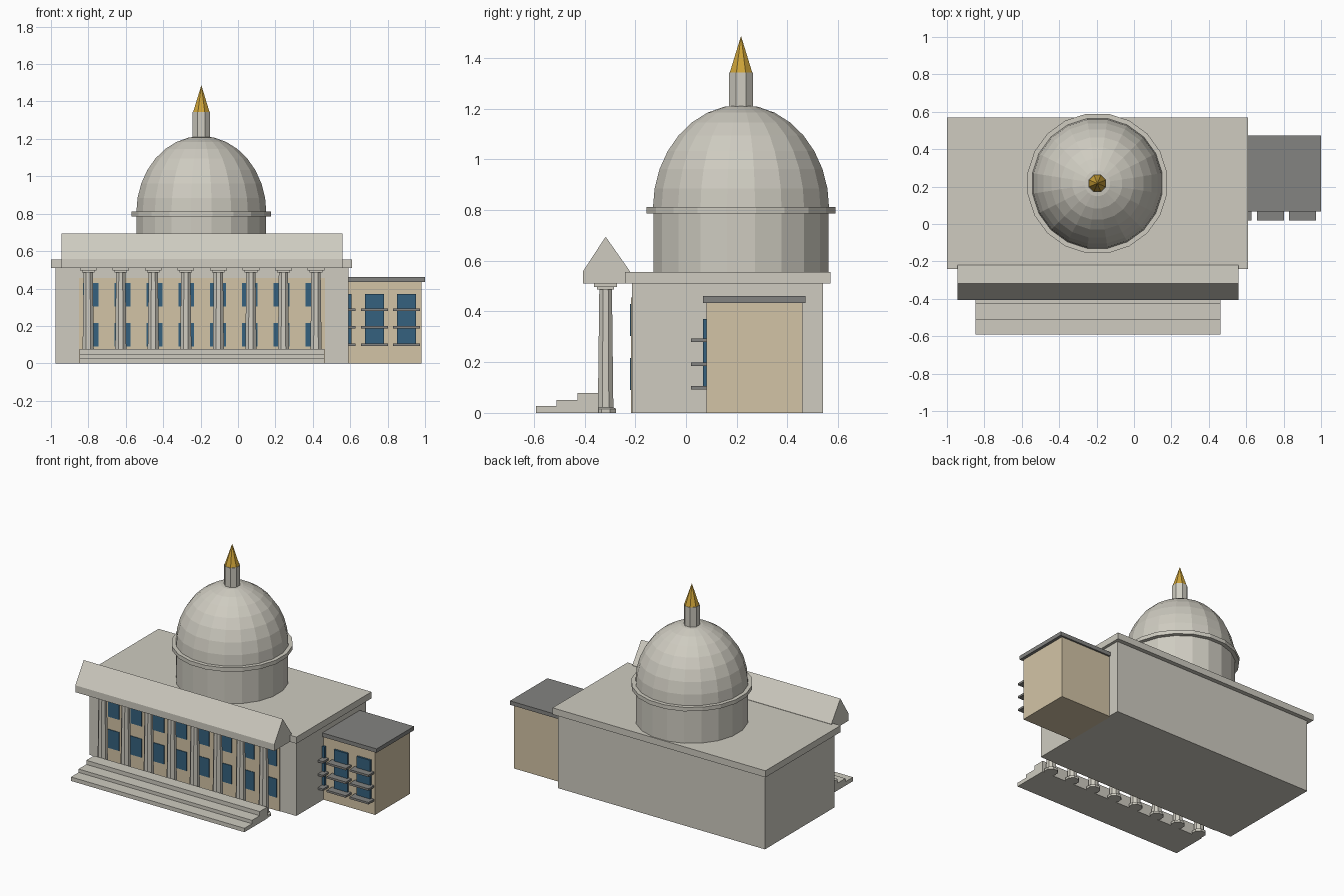
import bpy, bmesh, math
from mathutils import Matrix

if "Cube" in bpy.data.objects:
    bpy.data.objects.remove(bpy.data.objects["Cube"], do_unlink=True)


def material(name, r, g, b):
    m = bpy.data.materials.new(name)
    m.diffuse_color = (r, g, b, 1)
    m.use_nodes = True
    m.node_tree.nodes["Principled BSDF"].inputs["Base Color"].default_value = (r, g, b, 1)
    return m


STONE = material("pale stone", 0.62, 0.60, 0.53)
TAN = material("tan wall", 0.65, 0.55, 0.38)
GLASS = material("blue glass", 0.035, 0.12, 0.21)
SLATE = material("grey slate", 0.23, 0.23, 0.22)
GOLD = material("gold", 0.62, 0.37, 0.04)


def finish(name, bm, mat):
    bmesh.ops.recalc_face_normals(bm, faces=bm.faces)
    mesh = bpy.data.meshes.new(name)
    bm.to_mesh(mesh)
    bm.free()
    mesh.materials.append(mat)
    ob = bpy.data.objects.new(name, mesh)
    bpy.context.collection.objects.link(ob)
    return ob


def box(name, x, y, z, mat):
    """Box from (low, high) pairs."""
    bm = bmesh.new()
    bmesh.ops.create_cube(bm, size=1)
    for v in bm.verts:
        for i, (lo, hi) in enumerate((x, y, z)):
            v.co[i] = lo if v.co[i] < 0 else hi
    return finish(name, bm, mat)


def extrude_x(name, profile, x0, x1, mat):
    """Extrude a (y, z) outline along x."""
    bm = bmesh.new()
    face = bm.faces.new([bm.verts.new((x0, y, z)) for y, z in profile])
    new = bmesh.ops.extrude_face_region(bm, geom=[face])["geom"]
    moved = [g for g in new if isinstance(g, bmesh.types.BMVert)]
    bmesh.ops.translate(bm, verts=moved, vec=(x1 - x0, 0, 0))
    return finish(name, bm, mat)


def lathe(name, profile, sides, cx, cy, mat):
    """Turn an (r, z) profile into a faceted solid with flats facing the axes."""
    bm = bmesh.new()
    rings = []
    for r, z in profile:
        if r == 0:
            rings.append([bm.verts.new((cx, cy, z))] * sides)
            continue
        angles = [(k + 0.5) * math.tau / sides for k in range(sides)]
        rings.append([bm.verts.new((cx + r * math.cos(a), cy + r * math.sin(a), z)) for a in angles])
    for low, high in zip(rings, rings[1:]):
        for k in range(sides):
            n = (k + 1) % sides
            corners = list(dict.fromkeys((low[k], low[n], high[n], high[k])))
            bm.faces.new(corners)
    for ring, (r, z) in ((rings[0], profile[0]), (rings[-1], profile[-1])):
        if r > 0:
            bm.faces.new(ring)
    return finish(name, bm, mat)


# Main hall and its flat roof
box("main_hall", (-0.975, 0.59), (-0.213, 0.54), (0, 0.51), STONE)
box("main_roof", (-1.0, 0.61), (-0.24, 0.57), (0.51, 0.555), STONE)

# Portico roof: a long gable on a straight beam
gable = [(-0.407, 0.51), (-0.407, 0.557), (-0.317, 0.695), (-0.22, 0.557), (-0.22, 0.51)]
extrude_x("portico_roof", gable, -0.945, 0.56, STONE)

# Entrance steps
steps = [(-0.592, 0), (-0.592, 0.027), (-0.51, 0.027), (-0.51, 0.05),
         (-0.427, 0.05), (-0.427, 0.078), (-0.345, 0.078), (-0.345, 0)]
extrude_x("entrance_steps", steps, -0.848, 0.463, STONE)

# Colonnade
CENTRE = -0.192
shaft = [(0.045, 0), (0.045, 0.016), (0.033, 0.022), (0.027, 0.486)]
for i in range(8):
    x = CENTRE + (i - 3.5) * 0.174
    lathe(f"column_{i + 1}", shaft, 8, x, -0.317, STONE)
    box(f"capital_{i + 1}", (x - 0.034, x + 0.034), (-0.351, -0.283), (0.486, 0.498), STONE)
    box(f"capital_slab_{i + 1}", (x - 0.045, x + 0.045), (-0.362, -0.272), (0.496, 0.511), STONE)

# Facade panel with two rows of windows
box("facade_panel", (-0.85, 0.465), (-0.217, -0.21), (0, 0.455), TAN)
for i in range(8):
    x = CENTRE + (i - 3.5) * 0.17
    for row, z in (("lower", 0.09), ("upper", 0.303)):
        box(f"{row}_window_{i + 1}", (x - 0.042, x + 0.042), (-0.221, -0.213), (z, z + 0.127), GLASS)

# Drum, ring, dome, lantern and spire
DX, DY = -0.196, 0.217
lathe("dome_drum", [(0.35, 0.55), (0.35, 0.8)], 20, DX, DY, STONE)
lathe("dome_ring", [(0.377, 0.786), (0.377, 0.813)], 20, DX, DY, STONE)
arc = [(0.352 * math.cos(a), 0.805 + 0.41 * math.sin(a))
       for a in (k * math.pi / 16 for k in range(8))]
lathe("dome", arc + [(0, 1.215)], 20, DX, DY, STONE)
lathe("lantern", [(0.051, 1.2), (0.051, 1.343)], 8, DX, DY, STONE)
lathe("spire", [(0.048, 1.342), (0, 1.487)], 8, DX, DY, GOLD)

# Side annex
box("annex", (0.58, 0.98), (0.08, 0.46), (0, 0.435), TAN)
box("annex_roof", (0.58, 1.0), (0.068, 0.472), (0.434, 0.461), SLATE)
for i in range(3):
    x = 0.557 + i * 0.172
    box(f"annex_window_{i + 1}", (x - 0.051, x + 0.051), (0.067, 0.081), (0.1, 0.37), GLASS)
    for j in range(3):
        z = 0.092 + j * 0.0935
        box(f"annex_sill_{i + 1}_{j + 1}", (x - 0.072, x + 0.072), (0.02, 0.081), (z, z + 0.014), SLATE)
